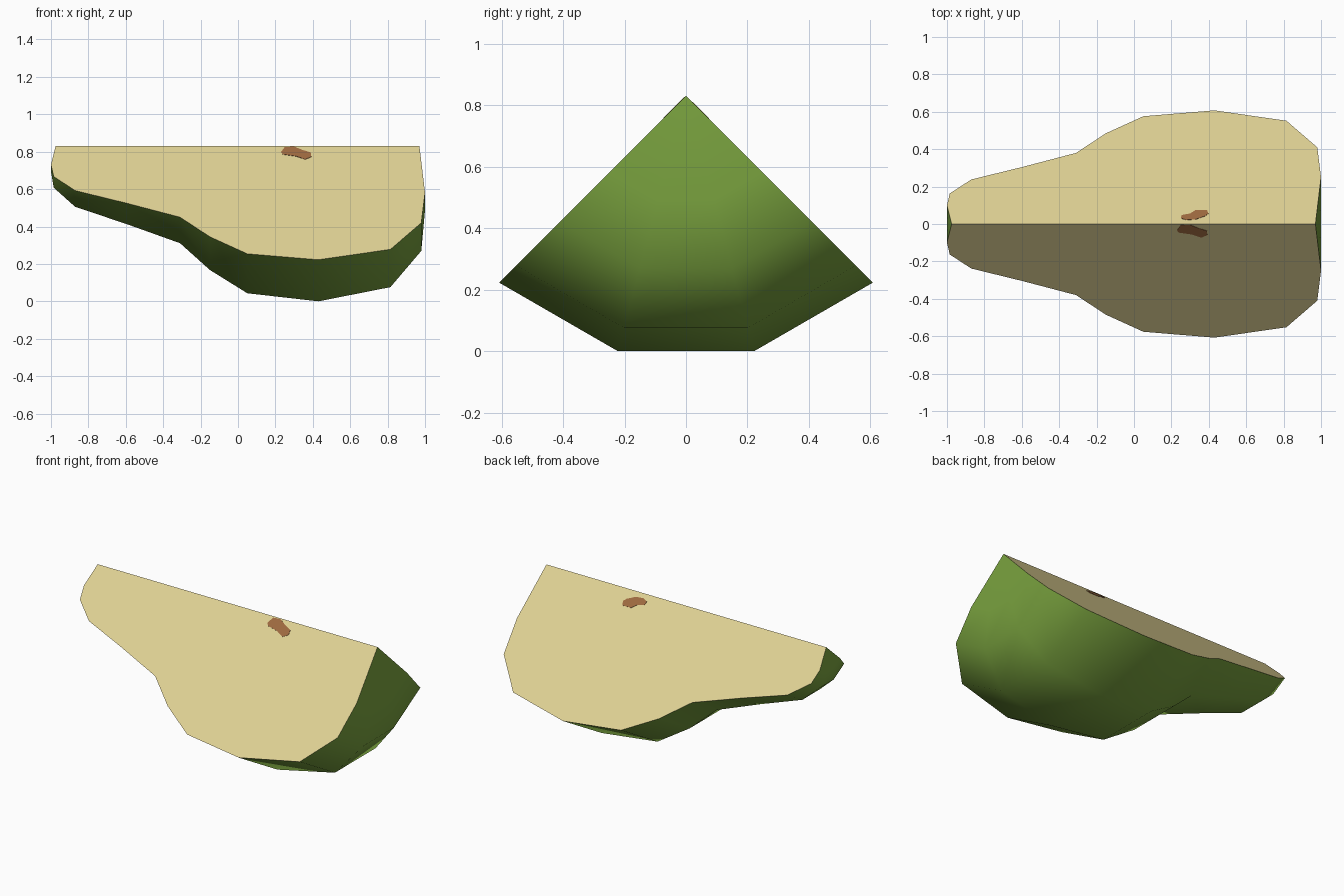
import bpy, bmesh, math
from mathutils import Vector

if "Cube" in bpy.data.objects:
    bpy.data.objects.remove(bpy.data.objects["Cube"])

AXIS_Z = 0.83          # height of the fruit's core line
Q = math.sqrt(2)


def material(name, hexcol):
    def lin(c):
        return c / 12.92 if c <= 0.04045 else ((c + 0.055) / 1.055) ** 2.4
    m = bpy.data.materials.new(name)
    m.diffuse_color = [lin(int(hexcol[i:i + 2], 16) / 255) for i in (0, 2, 4)] + [1]
    m.use_nodes = True
    m.node_tree.nodes["Principled BSDF"].inputs["Base Color"].default_value = m.diffuse_color
    return m


green = material("skin green", "7AA33F")
cream = material("flesh cream", "DFD194")
brown = material("core brown", "9E6A40")


def add_object(name, bm, mats):
    me = bpy.data.meshes.new(name)
    bm.to_mesh(me)
    bm.free()
    for m in mats:
        me.materials.append(m)
    ob = bpy.data.objects.new(name, me)
    bpy.context.collection.objects.link(ob)
    return ob


# Pear profile along x: (x, sideways extent of the cut rim)
profile = [(-0.975, 0), (-1.0, 0.10), (-0.985, 0.163), (-0.87, 0.238),
           (-0.60, 0.304), (-0.31, 0.38), (-0.15, 0.485), (0.05, 0.576),
           (0.43, 0.6075), (0.815, 0.552), (0.98, 0.41), (1.0, 0.25), (0.97, 0)]
angles = [math.radians(a) for a in (-45, -15, 15, 45)]

# Fruit wedge: quarter lathe of the profile, closed by two flat cuts
bm = bmesh.new()
rings = []
for x, y in profile:
    r = y * Q
    if r == 0:
        rings.append([bm.verts.new((x, 0, AXIS_Z))] * 4)
    else:
        rings.append([bm.verts.new((x, r * math.sin(a), AXIS_Z - r * math.cos(a)))
                      for a in angles])
for a, b in zip(rings, rings[1:]):
    for i in range(3):
        quad = list(dict.fromkeys((a[i], a[i + 1], b[i + 1], b[i])))
        bm.faces.new(quad).smooth = True
for side in (0, 3):
    f = bm.faces.new([ring[side] for ring in rings])
    f.material_index = 1
    f.smooth = False
    for e in f.edges:
        e.smooth = False
bmesh.ops.recalc_face_normals(bm, faces=bm.faces)
add_object("pear_wedge", bm, [green, cream])


# Core marks: thin plates lying on the cut faces, outline as (x, distance from core)
def core_mark(name, side, outline):
    n = Vector((0, side, 1)).normalized()
    bm = bmesh.new()
    f = bm.faces.new([bm.verts.new(Vector((x, side * d, AXIS_Z - d)) - n * 0.001)
                      for x, d in outline])
    ext = bmesh.ops.extrude_face_region(bm, geom=[f])
    top = [v for v in ext["geom"] if isinstance(v, bmesh.types.BMVert)]
    bmesh.ops.translate(bm, verts=top, vec=n * 0.003)
    bmesh.ops.recalc_face_normals(bm, faces=bm.faces)
    add_object(name, bm, [brown])


core_mark("front_core_mark", -1,
          [(0.23, 0.033), (0.25, 0.006), (0.30, 0.004), (0.34, 0.02), (0.39, 0.036),
           (0.392, 0.058), (0.36, 0.072), (0.31, 0.055), (0.24, 0.045)])
core_mark("back_core_mark", 1,
          [(0.25, 0.03), (0.28, 0.021), (0.33, 0.024), (0.38, 0.042), (0.398, 0.055),
           (0.39, 0.074), (0.33, 0.074), (0.30, 0.055), (0.255, 0.047)])
